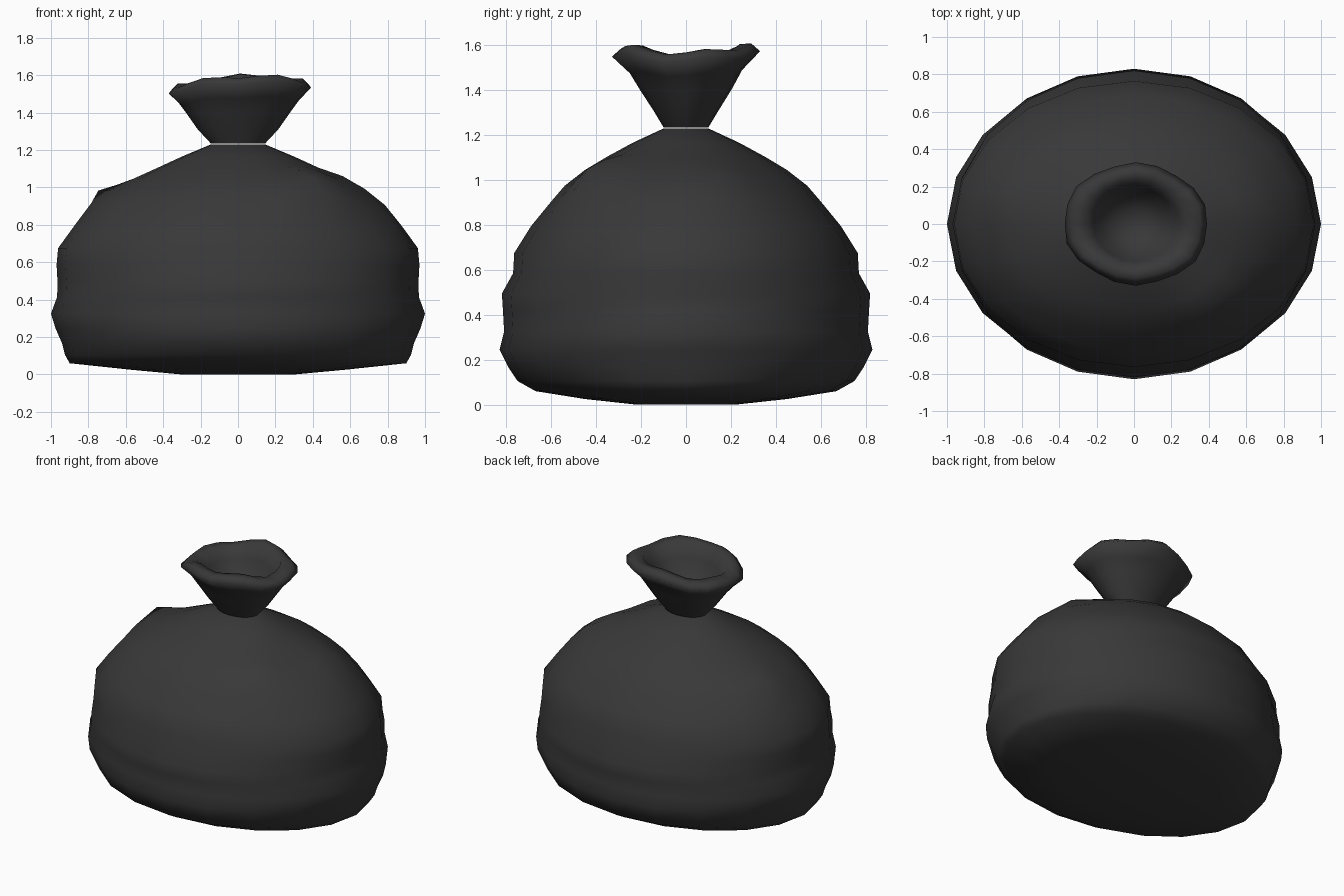
import bpy, bmesh, math

if "Cube" in bpy.data.objects:
    bpy.data.objects.remove(bpy.data.objects["Cube"])

SEG = 20
mat = bpy.data.materials.new("black plastic")
mat.diffuse_color = (0.04, 0.04, 0.04, 1)
mat.use_nodes = True
mat.node_tree.nodes["Principled BSDF"].inputs["Base Color"].default_value = mat.diffuse_color

# Body cross-sections: height, half width, half depth
BODY = [(0.005, 0.30, 0.22), (0.03, 0.57, 0.45), (0.065, 0.90, 0.67), (0.11, 0.925, 0.75),
        (0.17, 0.94, 0.79), (0.25, 0.975, 0.83), (0.33, 1.0, 0.81), (0.42, 0.967, 0.815),
        (0.50, 0.965, 0.82), (0.59, 0.97, 0.77), (0.68, 0.962, 0.765), (0.80, 0.875, 0.69),
        (0.91, 0.785, 0.60), (0.98, 0.68, 0.54), (1.05, 0.56, 0.45), (1.11, 0.43, 0.35),
        (1.17, 0.30, 0.24), (1.235, 0.145, 0.10)]
# Flared mouth: height, half width, half depth, amount of rim waviness; ends inside
MOUTH = [(1.235, 0.145, 0.10, 0), (1.31, 0.215, 0.145, 0), (1.40, 0.275, 0.205, 0.2),
         (1.47, 0.32, 0.25, 0.6), (1.54, 0.38, 0.33, 1), (1.575, 0.345, 0.29, 1),
         (1.575, 0.27, 0.24, 0.9), (1.49, 0.22, 0.20, 0.4), (1.40, 0.17, 0.15, 0),
         (1.33, 0.08, 0.07, 0)]
# Folds in the shoulders: x, y, radius, lift
FOLDS = [(0.44, -0.41, 0.15, 0.085), (-0.76, 0.20, 0.14, 0.08),
         (-0.42, 0.57, 0.13, 0.06), (0.62, 0.10, 0.10, 0.06)]


def body_point(ring, a):
    z, rx, ry = ring
    x, y = rx * math.cos(a), ry * math.sin(a)
    if z > 0.85:
        for fx, fy, r, lift in FOLDS:
            d = ((x - fx) ** 2 + (y - fy) ** 2) / r ** 2
            z += lift * math.exp(-d)
    return x, y, z


def mouth_point(ring, a):
    z, rx, ry, w = ring
    k = 1 + 0.04 * w * math.sin(4 * a + 0.6) * math.sin(2 * a)
    wave = -0.022 * math.cos(2 * a) + 0.015 * math.cos(a) + 0.012 * math.sin(5 * a)
    return rx * k * math.cos(a) + 0.01 * w, ry * k * math.sin(a), z + w * wave


def loft(name, rings, point, cap_start, cap_end):
    bm = bmesh.new()
    loops = [[bm.verts.new(point(r, 2 * math.pi * i / SEG)) for i in range(SEG)] for r in rings]
    for lo, hi in zip(loops, loops[1:]):
        for i in range(SEG):
            j = (i + 1) % SEG
            bm.faces.new((lo[i], lo[j], hi[j], hi[i]))
    if cap_start:
        bm.faces.new(loops[0][::-1])
    if cap_end:
        bm.faces.new(loops[-1])
    mn = min(v.co.z for v in bm.verts)
    if cap_start:
        bmesh.ops.translate(bm, verts=bm.verts, vec=(0, 0, -mn))
    for f in bm.faces:
        f.smooth = True
    me = bpy.data.meshes.new(name)
    bm.to_mesh(me)
    bm.free()
    me.materials.append(mat)
    ob = bpy.data.objects.new(name, me)
    bpy.context.collection.objects.link(ob)
    return ob


# Filled sack and the gathered open mouth above the tie
loft("bag_body", BODY, body_point, True, True)
loft("bag_mouth", MOUTH, mouth_point, False, True)
